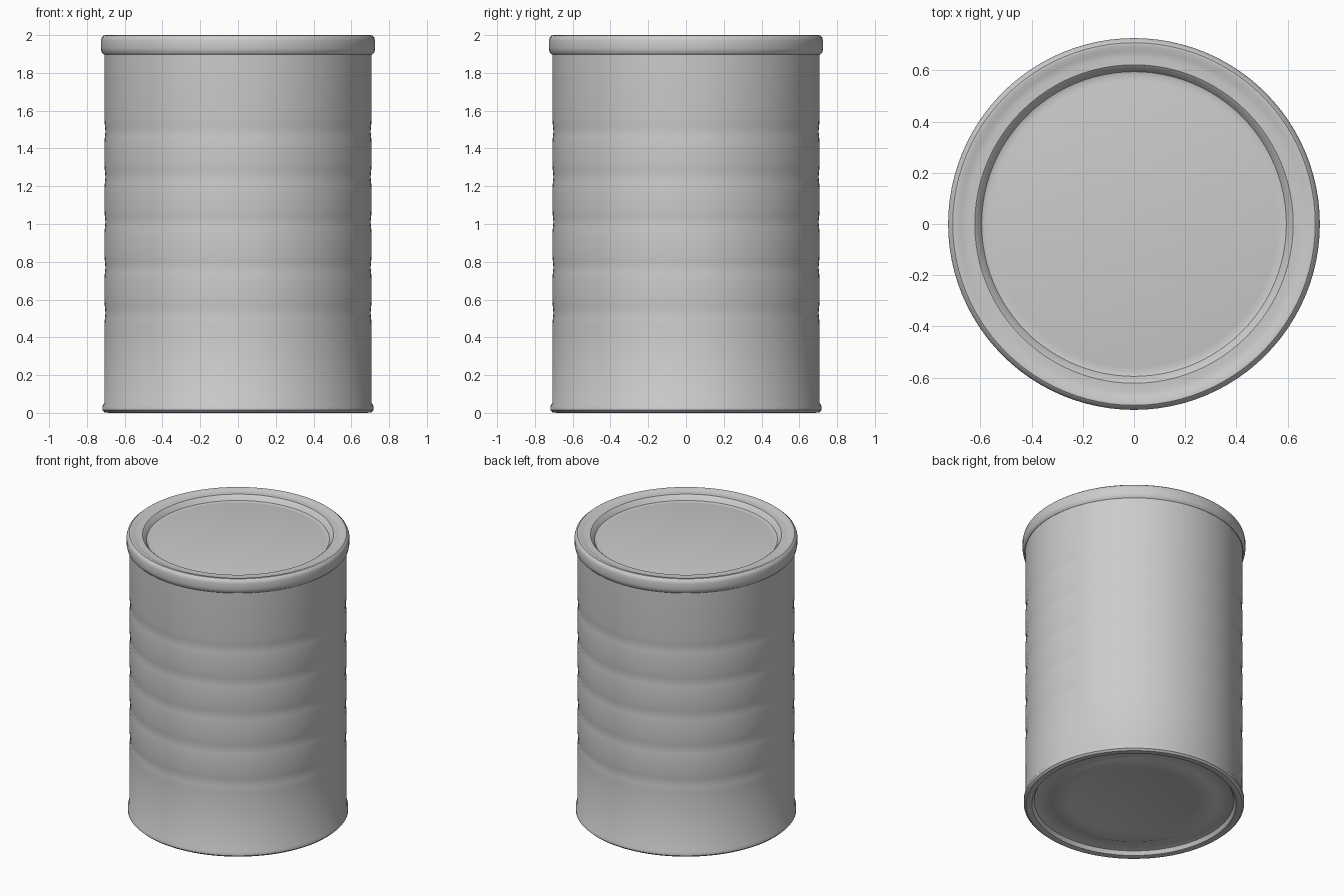
import bpy, bmesh, math

cube = bpy.data.objects.get("Cube")
if cube:
    bpy.data.objects.remove(cube, do_unlink=True)

SIDES = 96

metal = bpy.data.materials.new("plain grey")
metal.use_nodes = True
GREY = (0.60, 0.60, 0.60, 1.0)
metal.diffuse_color = GREY
metal.node_tree.nodes["Principled BSDF"].inputs["Base Color"].default_value = GREY


def lathe(name, profile):
    """Spin (radius, z) points around z; both ends are capped flat."""
    bm = bmesh.new()
    rings = []
    for r, z in profile:
        rings.append([bm.verts.new((r * math.cos(2 * math.pi * i / SIDES),
                                    r * math.sin(2 * math.pi * i / SIDES), z))
                      for i in range(SIDES)])
    for a, b in zip(rings, rings[1:]):
        for i in range(SIDES):
            j = (i + 1) % SIDES
            bm.faces.new((a[i], a[j], b[j], b[i]))
    bm.faces.new(rings[0][::-1])
    bm.faces.new(rings[-1])
    bmesh.ops.recalc_face_normals(bm, faces=bm.faces)
    mesh = bpy.data.meshes.new(name)
    bm.to_mesh(mesh)
    bm.free()
    mesh.materials.append(metal)
    obj = bpy.data.objects.new(name, mesh)
    bpy.context.collection.objects.link(obj)
    bpy.ops.object.select_all(action='DESELECT')
    obj.select_set(True)
    bpy.context.view_layer.objects.active = obj
    bpy.ops.object.shade_smooth_by_angle(angle=math.radians(35))
    return obj


# Can body: recessed base with concentric steps, then the rolled bottom rim
body = [(0.40, 0.036), (0.42, 0.030), (0.53, 0.030), (0.55, 0.038),
        (0.62, 0.038), (0.65, 0.030), (0.665, 0.004), (0.68, 0.0),
        (0.705, 0.002), (0.718, 0.014), (0.718, 0.036), (0.708, 0.052)]

# Shallow ribs pressed into the wall
for k in range(5):
    z = 0.53 + 0.24 * k
    body += [(0.708, z - 0.07), (0.705, z - 0.03), (0.702, z),
             (0.705, z + 0.03), (0.708, z + 0.07)]
body += [(0.708, 1.93)]
lathe("can_body", body)

# Lid: overhanging skirt, rounded shoulder, raised ring and sunken centre panel
lathe("lid", [
    (0.700, 1.905), (0.712, 1.898), (0.722, 1.908), (0.726, 1.930),
    (0.726, 1.970), (0.721, 1.988), (0.708, 1.999), (0.695, 2.0),
    (0.675, 1.990), (0.650, 1.988), (0.622, 1.988), (0.612, 1.980),
    (0.595, 1.955), (0.580, 1.950), (0.560, 1.954)])
